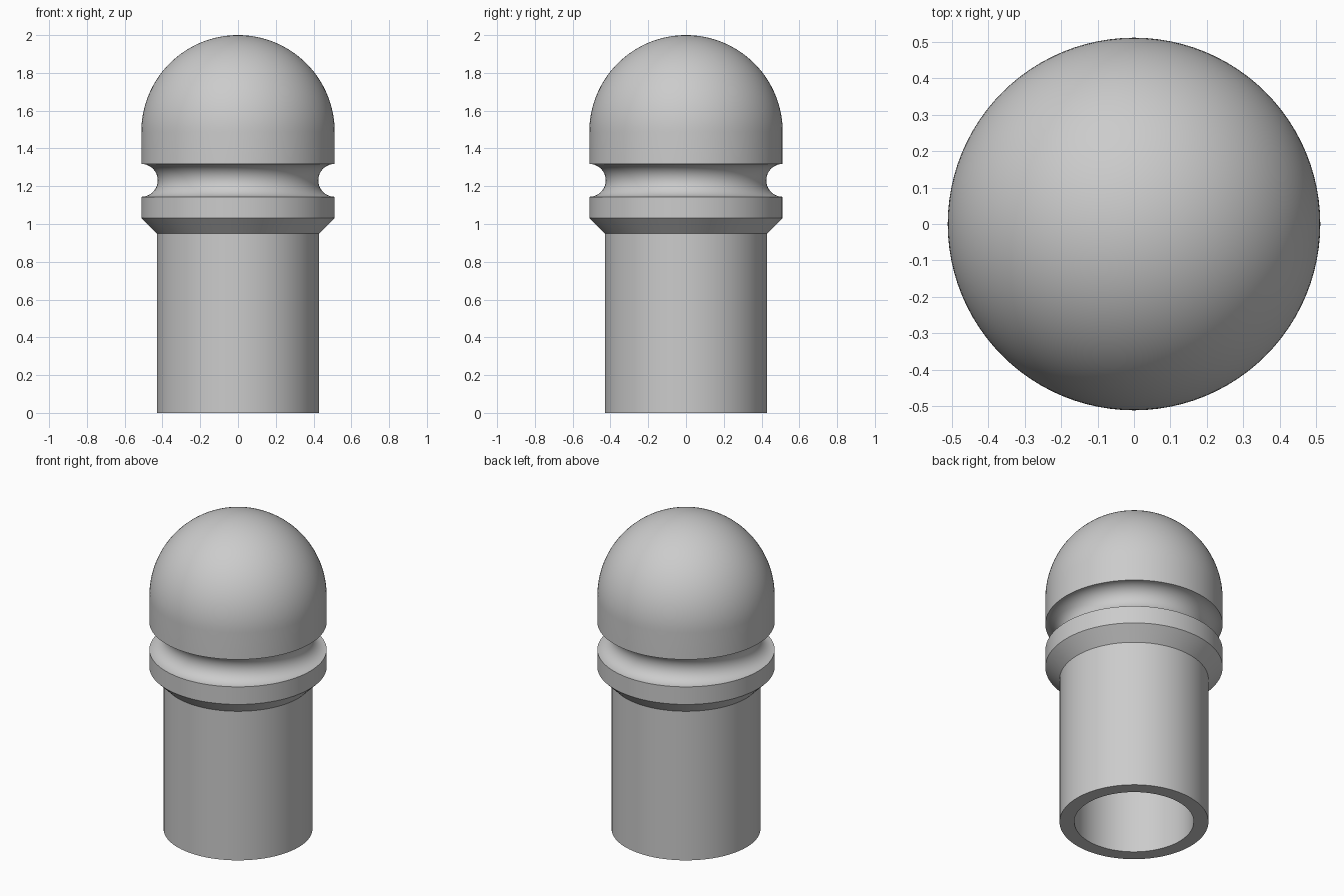
import bpy, bmesh, math

SEGMENTS = 96
CAP_R, STEM_R, BORE_R = 0.512, 0.43, 0.345
BORE_TOP = 0.95

cube = bpy.data.objects.get("Cube")
if cube:
    bpy.data.objects.remove(cube, do_unlink=True)

grey = bpy.data.materials.new("plain grey")
grey.use_nodes = True
colour = (0.6, 0.6, 0.6, 1)
grey.diffuse_color = colour
grey.node_tree.nodes["Principled BSDF"].inputs["Base Color"].default_value = colour


def arc(cx, cz, radius, start, end, steps):
    """Points (r, z) along a circular arc, angles in degrees."""
    angles = [math.radians(start + (end - start) * i / steps) for i in range(steps + 1)]
    return [(cx + radius * math.cos(a), cz + radius * math.sin(a)) for a in angles]


def lathe(name, profile):
    """Spin an (r, z) profile around the z axis."""
    bm = bmesh.new()
    verts = [bm.verts.new((r, 0, z)) for r, z in profile]
    edges = [bm.edges.new(pair) for pair in zip(verts, verts[1:])]
    bmesh.ops.spin(bm, geom=verts + edges, cent=(0, 0, 0), axis=(0, 0, 1),
                   angle=math.tau, steps=SEGMENTS, use_duplicate=False)
    bmesh.ops.remove_doubles(bm, verts=bm.verts, dist=0.0001)
    bmesh.ops.recalc_face_normals(bm, faces=bm.faces)
    mesh = bpy.data.meshes.new(name)
    bm.to_mesh(mesh)
    bm.free()
    mesh.materials.append(grey)
    obj = bpy.data.objects.new(name, mesh)
    bpy.context.collection.objects.link(obj)
    bpy.ops.object.select_all(action="DESELECT")
    obj.select_set(True)
    bpy.context.view_layer.objects.active = obj
    bpy.ops.object.shade_smooth_by_angle(angle=math.radians(30))
    return obj


# Hollow stem, chamfered collar, round groove and domed cap in one profile
profile = [(0, BORE_TOP), (BORE_R, BORE_TOP), (BORE_R, 0), (STEM_R, 0),
           (STEM_R, 0.95), (CAP_R, 1.032)]
profile += arc(CAP_R, 1.231, 0.087, 270, 90, 24)
profile += arc(0, 2 - CAP_R, CAP_R, 0, 90, 32)
lathe("domed_plug", profile)
